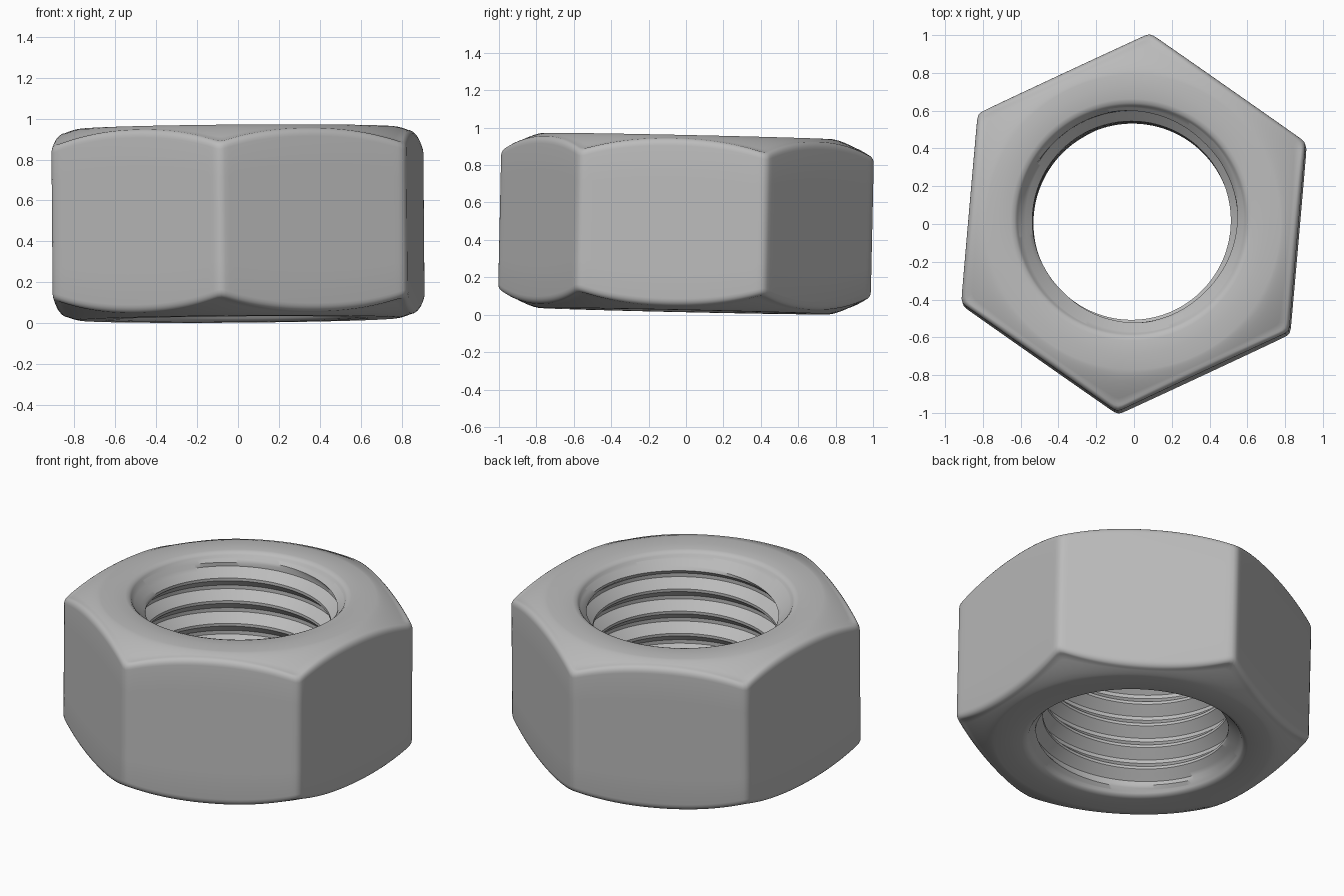
import bpy, bmesh, math
from mathutils import Matrix, Vector

cube = bpy.data.objects.get("Cube")
if cube:
    bpy.data.objects.remove(cube)

COLS = 300            # steps around the axis
HALF = 0.4675         # half height
APOTHEM = 0.872
TURN = math.radians(55)   # direction of the first flat
PITCH, MINOR, MAJOR = 0.14, 0.525, 0.58
RIM = 0.60            # countersink radius at the ends of the thread
END = HALF - 0.03
FLAT = 0.78           # where the chamfer starts
ROUND = 0.035
BORE_SHIFT = Vector((-0.01, 0.012, 0))


def hex_radius(a):
    """Hexagon with slightly softened corners."""
    total = sum(max(0, math.cos(a - TURN - k * math.pi / 3)) ** 100 for k in range(6))
    return APOTHEM / total ** 0.01


def end_profile(big):
    """Radius and drop from the end face, from the bore rim out to the flat."""
    pts = [(RIM, 0.03), (0.606, 0.018), (0.618, 0.006), (0.64, 0), (0.71, 0), (FLAT, 0)]
    edge = big - ROUND
    def drop(r):
        return 0.085 * ((r - FLAT) / 0.19) ** 1.35
    for i in range(1, 7):
        r = FLAT + (edge - FLAT) * i / 6
        pts.append((r, drop(r)))
    for i in range(1, 6):
        q = i / 5 * math.pi / 2
        pts.append((edge + ROUND * math.sin(q), drop(edge) + ROUND * 1.2 * (1 - math.cos(q))))
    return pts


def thread_rows(a):
    """Thread section that climbs one pitch per turn, opened out at both ends."""
    rows = []
    wave = [(0, 0), (0.08, 0), (0.2, 0.33), (0.32, 0.67), (0.44, 1),
            (0.6, 1), (0.72, 0.67), (0.84, 0.33), (0.96, 0)]
    for k in range(-5, 5):
        for f, depth in wave:
            z = PITCH * (k + f + a / math.tau)
            z = max(-END, min(END, z))
            r = MINOR + (MAJOR - MINOR) * depth
            rows.append((max(r, RIM - (END - abs(z))), z))
    return rows


# Closed section swept around the axis
bm = bmesh.new()
columns = []
for c in range(COLS + 1):
    a = math.tau * c / COLS
    big = hex_radius(a)
    cap = end_profile(big)
    thread = thread_rows(a)
    top = [(r, HALF - d) for r, d in cap]
    bottom = [(r, d - HALF) for r, d in reversed(cap)]
    z1 = top[-1][1]
    side = [(big, z1 * t) for t in (0.6, 0.2, -0.2, -0.6)]
    column = []
    for r, z in thread + top + side + bottom:
        p = Vector((r * math.cos(a), r * math.sin(a), z))
        if r < 0.75:
            p += BORE_SHIFT
        column.append(bm.verts.new(p))
    columns.append(column)
for left, right in zip(columns, columns[1:]):
    n = len(left)
    for i in range(n):
        j = (i + 1) % n
        bm.faces.new((left[i], right[i], right[j], left[j]))
bmesh.ops.remove_doubles(bm, verts=bm.verts, dist=0.00005)
bmesh.ops.dissolve_degenerate(bm, edges=bm.edges, dist=0.00005)
bmesh.ops.recalc_face_normals(bm, faces=bm.faces)

# Slight lean of the resting part
lean = Matrix.Rotation(-0.022, 4, 'X') @ Matrix.Rotation(-0.008, 4, 'Y')
bm.transform(Matrix.Translation((0, 0, 0.487)) @ lean)

mesh = bpy.data.meshes.new("hex_nut")
bm.to_mesh(mesh)
bm.free()
nut = bpy.data.objects.new("hex_nut", mesh)
bpy.context.collection.objects.link(nut)

# Steel colour
steel = bpy.data.materials.new("grey_steel")
steel.use_nodes = True
colour = (0.5, 0.5, 0.5, 1)
steel.diffuse_color = colour
steel.node_tree.nodes["Principled BSDF"].inputs["Base Color"].default_value = colour
mesh.materials.append(steel)

bpy.ops.object.select_all(action='DESELECT')
nut.select_set(True)
bpy.context.view_layer.objects.active = nut
bpy.ops.object.shade_smooth_by_angle(angle=math.radians(35))
